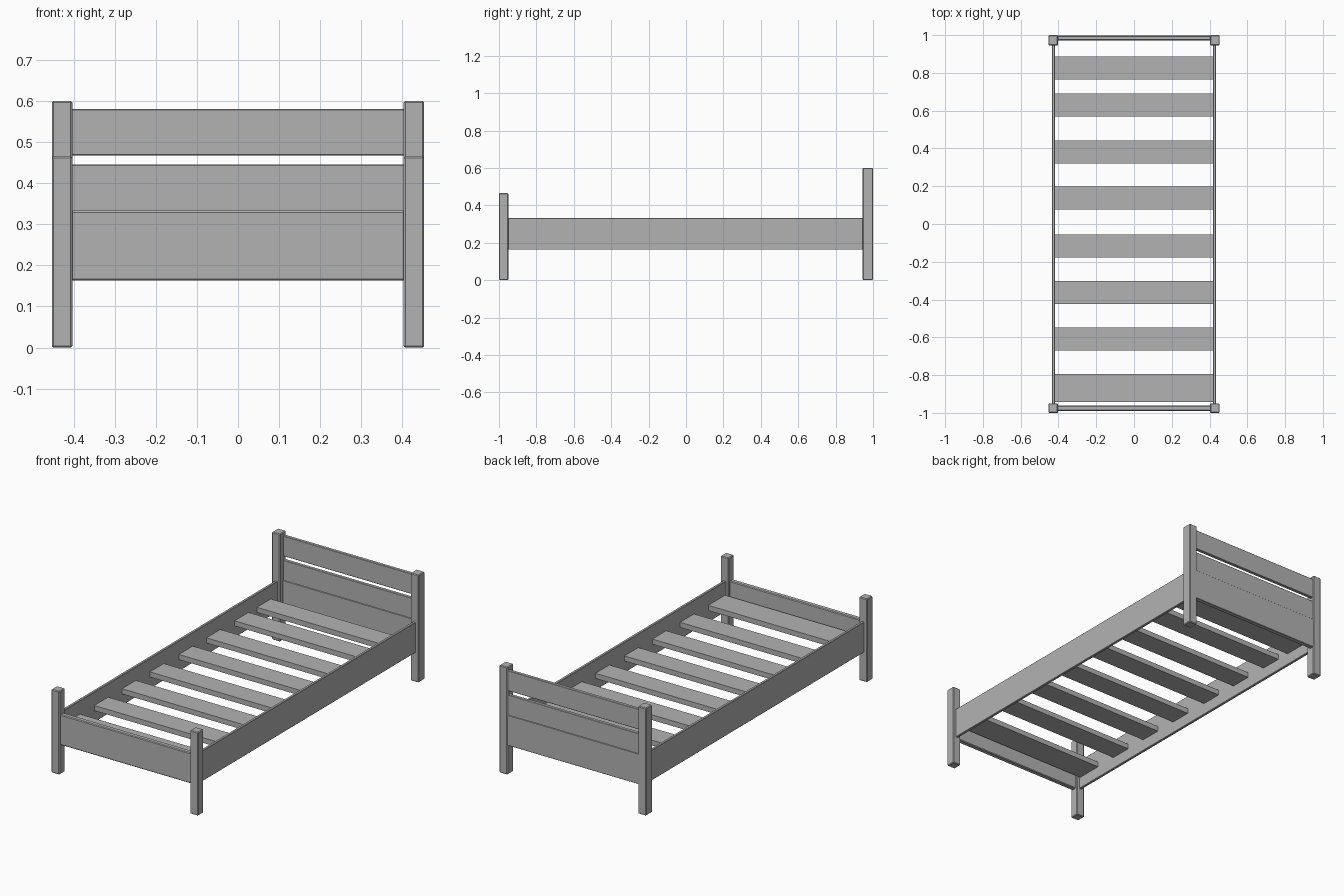
import bpy

# Remove the default cube only
default_cube = bpy.data.objects.get("Cube")
if default_cube:
    bpy.data.objects.remove(default_cube, do_unlink=True)

# Single flat grey finish
GREY = (0.45, 0.45, 0.45, 1.0)
grey = bpy.data.materials.new("plain_grey")
grey.use_nodes = True
grey.diffuse_color = GREY
grey.node_tree.nodes["Principled BSDF"].inputs["Base Color"].default_value = GREY


def board(name, x, y, z, bevel=0.0):
    """Box spanning the (low, high) ranges, with optionally eased edges."""
    spans = (x, y, z)
    bpy.ops.mesh.primitive_cube_add(size=1, location=[(a + b) / 2 for a, b in spans])
    obj = bpy.context.object
    obj.name = name
    obj.scale = [b - a for a, b in spans]
    bpy.ops.object.transform_apply(location=False, rotation=False, scale=True)
    obj.data.materials.append(grey)
    if bevel:
        mod = obj.modifiers.new("eased_edges", "BEVEL")
        mod.width = bevel
        mod.segments = 1
    return obj


POST_IN, POST_OUT = 0.403, 0.453
RAIL_IN, RAIL_OUT = 0.419, 0.434
RAIL_Z = (0.163, 0.333)
EASE = 0.004

# Corner posts and long side rails, mirrored left and right
for side, sign in (("left", 1), ("right", -1)):
    post_x = sorted((sign * POST_IN, sign * POST_OUT))
    rail_x = sorted((sign * RAIL_IN, sign * RAIL_OUT))
    board(f"foot_post_{side}", post_x, (-1.0, -0.95), (0, 0.465), EASE)
    board(f"head_post_{side}", post_x, (0.945, 1.0), (0, 0.6), EASE)
    board(f"side_rail_{side}", rail_x, (-0.955, 0.95), RAIL_Z, 0.002)

# Foot and head boards between the posts
across = (-POST_IN - 0.003, POST_IN + 0.003)
board("foot_board", across, (-0.99, -0.962), RAIL_Z, EASE)
board("head_lower_board", across, (0.972, 0.997), RAIL_Z, 0.002)
board("head_middle_board", across, (0.975, 0.994), (0.32, 0.445), 0.002)
board("head_top_board", across, (0.975, 0.994), (0.467, 0.58), 0.002)

# Slats; the one at the foot end is wider
slat_centres = (0.827, 0.63, 0.381, 0.138, -0.117, -0.363, -0.608, -0.869)
for i, y in enumerate(slat_centres):
    half = 0.074 if i == len(slat_centres) - 1 else 0.061
    board(f"slat_{i + 1}", (-RAIL_IN, RAIL_IN), (y - half, y + half), (0.228, 0.257))
